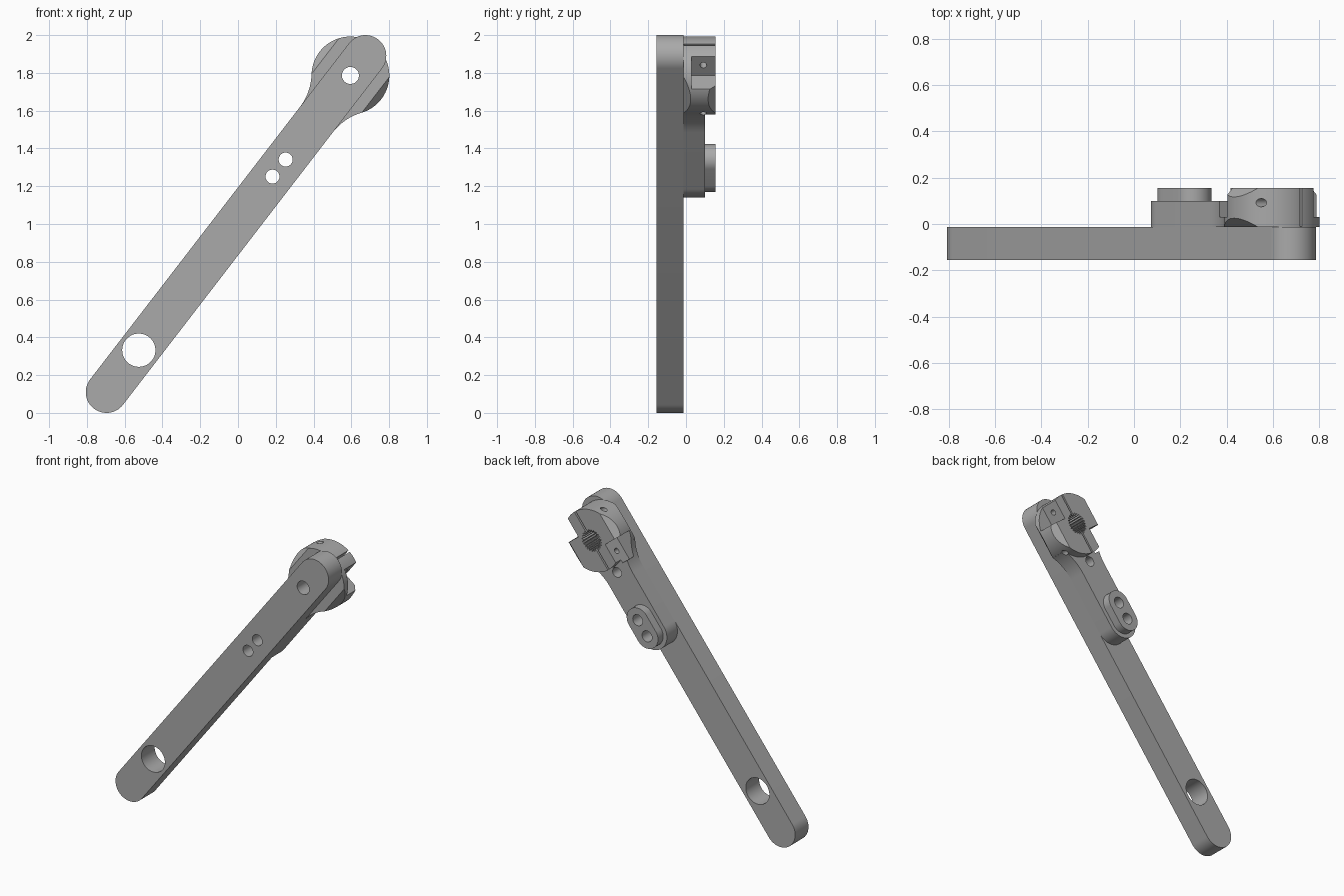
import bpy, bmesh, math

if "Cube" in bpy.data.objects:
    bpy.data.objects.remove(bpy.data.objects["Cube"])

A = math.atan2(1.78, 1.371)                 # tilt of the lever
CA, SA = math.cos(A), math.sin(A)
L = math.hypot(1.371, 1.78)                 # distance between bar end centres
R = 0.11                                    # half width of the bar
HUB, HR = 2.116, 0.206                      # hub position along bar, hub radius
Y0, Y1, Y2, Y3 = -0.155, -0.013, 0.10, 0.155  # layer heights

grey = bpy.data.materials.new("grey metal")
grey.diffuse_color = (0.4, 0.4, 0.4, 1)
grey.use_nodes = True
grey.node_tree.nodes["Principled BSDF"].inputs["Base Color"].default_value = grey.diffuse_color


def solid(name, ring_a, ring_b):
    """Loft two rings of (along, across, depth) points set out on the tilted lever."""
    bm = bmesh.new()
    rings = []
    for ring in (ring_a, ring_b):
        rings.append([bm.verts.new((-0.696 + u * CA - v * SA, y, 0.11 + u * SA + v * CA))
                      for u, v, y in ring])
    a, b = rings
    n = len(a)
    bm.faces.new(a)
    bm.faces.new(b)
    for i in range(n):
        j = (i + 1) % n
        bm.faces.new((a[i], a[j], b[j], b[i]))
    bmesh.ops.recalc_face_normals(bm, faces=bm.faces)
    me = bpy.data.meshes.new(name)
    bm.to_mesh(me)
    bm.free()
    me.materials.append(grey)
    ob = bpy.data.objects.new(name, me)
    bpy.context.collection.objects.link(ob)
    return ob


def prism(name, pts, y0, y1):
    return solid(name, [(u, v, y0) for u, v in pts], [(u, v, y1) for u, v in pts])


def arc(u, v, r, a0, a1, n):
    return [(u + r * math.cos(a0 + (a1 - a0) * i / n),
             v + r * math.sin(a0 + (a1 - a0) * i / n)) for i in range(n + 1)]


def circle(u, v, r, n=48):
    return arc(u, v, r, 0, 2 * math.pi, n)[:-1]


def stadium(u0, u1, r):
    h = math.pi / 2
    return arc(u1, 0, r, -h, h, 32) + arc(u0, 0, r, h, 3 * h, 32)


def box(u0, u1, v0, v1):
    return [(u0, v0), (u1, v0), (u1, v1), (u0, v1)]


def drill(u, r, y0=-0.3, y1=0.3):
    return prism("cutter", circle(u, 0, r), y0, y1)


def cut(ob, cutters):
    bpy.context.view_layer.objects.active = ob
    for c in cutters:
        c.hide_render = True
        m = ob.modifiers.new("cut", 'BOOLEAN')
        m.operation, m.solver, m.object = 'DIFFERENCE', 'EXACT', c
        bpy.ops.object.modifier_apply(modifier=m.name)
    for c in cutters:
        bpy.data.objects.remove(c)


def clamp_cutters():
    """Slit, screw pockets and screw holes, turned half round for the second side."""
    out = [prism("cutter", box(HUB - 0.21, HUB + 0.25, -0.006, 0.006), Y1 + 0.002, 0.3)]
    for s in (1, -1):
        us = sorted((HUB + s * 0.06, HUB + s * 0.212))
        vs = sorted((-s * 0.08, -s * 0.3))
        out.append(prism("cutter", box(*us, *vs), 0.03, 0.3))
        hole = circle(HUB + s * 0.13, 0.092, 0.018, 24)
        out.append(solid("cutter", [(u, -0.3, y) for u, y in hole],
                         [(u, 0.3, y) for u, y in hole]))
    return out


# long flat bar with rounded ends
bar = prism("bar", stadium(0, L, R), Y0, Y1)
cut(bar, [drill(0.28, 0.088), drill(1.44, 0.037), drill(1.554, 0.037), drill(HUB, 0.045)])

# raised arm behind the bar, flaring into the hub with fillets
fr = 0.298                                   # fillet radius
fu = HUB - 0.296                             # where the fillet starts
end = math.atan2(-(R + fr), 0.296)
side = arc(fu, R + fr, fr, -math.pi / 2, end, 16) + [(HUB - 0.1, 0.165)]
outline = (arc(1.44, 0, R, math.pi / 2, 3 * math.pi / 2, 32)
           + [(u, -v) for u, v in side] + side[::-1])
arm = prism("raised_arm", outline, Y1, Y2)
cut(arm, clamp_cutters() + [drill(1.44, 0.037), drill(1.554, 0.037),
                            drill(1.87, 0.033, 0.0, 0.3)])

# small pad around the two holes
pad = prism("pad", stadium(1.44, 1.554, 0.082), Y2, Y3)
cut(pad, [drill(1.44, 0.037), drill(1.554, 0.037)])

# clamping hub
hub = prism("clamp_hub", circle(HUB, 0, HR, 96), Y1, Y3)
cutters = clamp_cutters()
for s in (1, -1):                            # sloped flats on both flanks
    for tri in ([(0.158, -0.023), (0.248, 0.067), (0.248, -0.023)],
                [(0.158, 0.165), (0.248, 0.075), (0.248, 0.165)]):
        cutters.append(solid("cutter", [(HUB - 0.25, s * v, y) for v, y in tri],
                             [(HUB + 0.25, s * v, y) for v, y in tri]))
TEETH = 24                                   # toothed bore
bore = []
for i in range(TEETH * 4):
    a = 2 * math.pi * (i + 0.5) / (TEETH * 4)
    r = 0.072 if i % 4 < 2 else 0.059
    bore.append((HUB + r * math.cos(a), r * math.sin(a)))
cutters += [prism("cutter", bore, 0.02, 0.3), drill(HUB, 0.045)]
cut(hub, cutters)

# smooth curved walls, keep edges sharp
bpy.ops.object.select_all(action='DESELECT')
for ob in (bar, arm, pad, hub):
    ob.select_set(True)
bpy.context.view_layer.objects.active = bar
bpy.ops.object.shade_smooth_by_angle(angle=math.radians(25))
